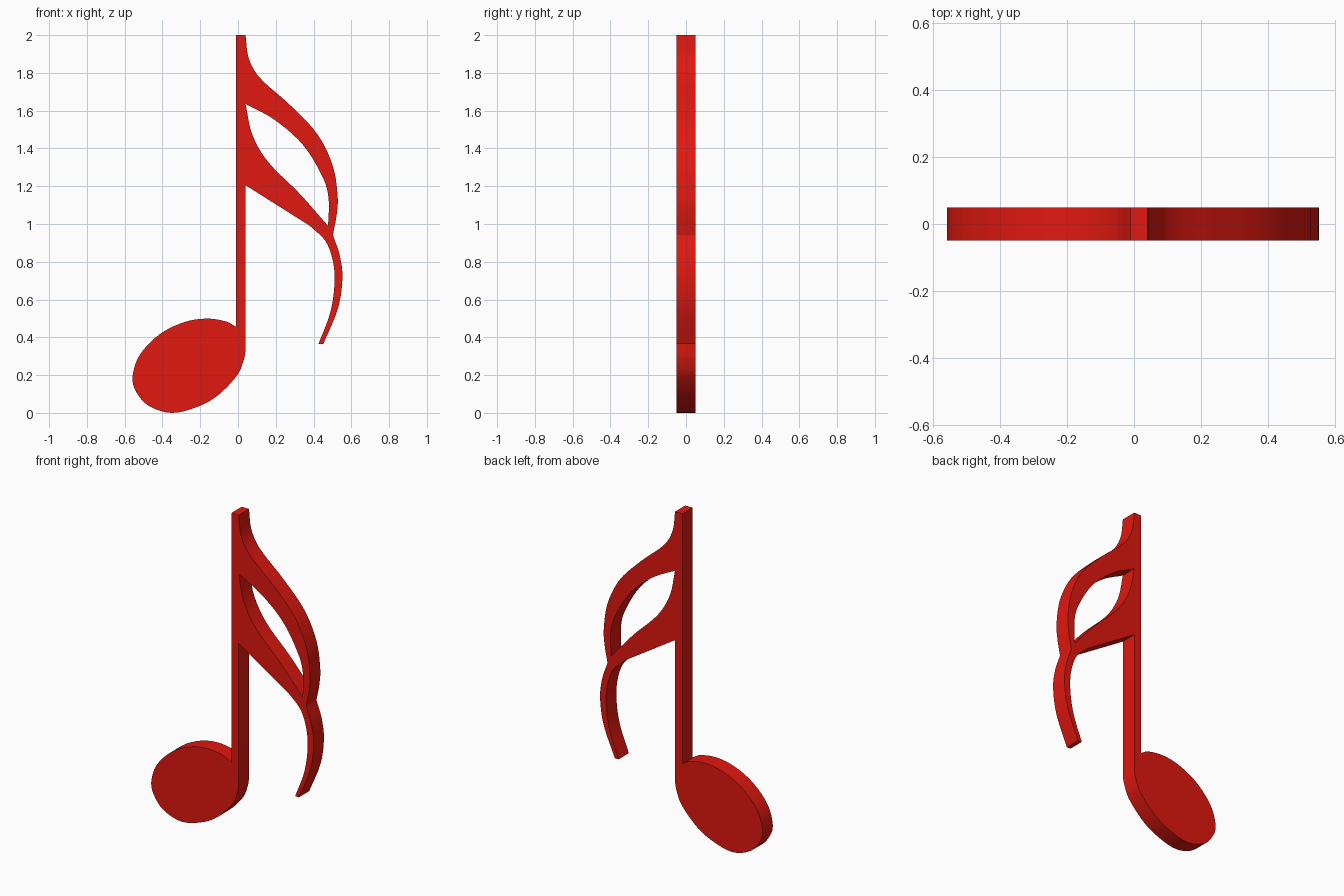
import bpy, bmesh, math
from mathutils import Vector

if "Cube" in bpy.data.objects:
    bpy.data.objects.remove(bpy.data.objects["Cube"])


def smooth_run(pts, steps=5):
    """Centripetal-style smooth curve through the points, corners at both ends."""
    p = [Vector(q) for q in pts]
    if len(p) < 3:
        return p
    p = [2 * p[0] - p[1]] + p + [2 * p[-1] - p[-2]]
    out = []
    for a, b, c, d in zip(p, p[1:], p[2:], p[3:]):
        span = (c - b).length
        m1 = (c - a) * span / ((c - b).length + (b - a).length)
        m2 = (d - b) * span / ((d - c).length + (c - b).length)
        for i in range(steps):
            t = i / steps
            out.append((2*t**3 - 3*t**2 + 1) * b + (t**3 - 2*t**2 + t) * m1
                       + (3*t**2 - 2*t**3) * c + (t**3 - t**2) * m2)
    return out + [p[-2]]


def closed_loop(runs):
    loop = []
    for run in runs:
        for q in smooth_run(run):
            if not loop or (q - loop[-1]).length > 1e-4:
                loop.append(q)
    if (loop[0] - loop[-1]).length < 1e-4:
        loop.pop()
    return loop


# Profile runs (x, z); each run is smooth and meets the next at a corner
upper_flag = [(0.04, 2), (0.056, 1.88), (0.11, 1.78), (0.27, 1.635), (0.42, 1.476),
              (0.502, 1.307), (0.528, 1.138), (0.521, 1.04), (0.502, 0.942)]
lower_flag_outer = [(0.502, 0.942), (0.538, 0.836), (0.553, 0.72), (0.53, 0.556), (0.452, 0.365)]
lower_flag_inner = [(0.426, 0.365), (0.488, 0.53), (0.511, 0.683), (0.503, 0.80),
                    (0.463, 0.91), (0.378, 0.992)]
note_head = [(0.04, 0.33), (0.032, 0.285), (0, 0.206), (-0.098, 0.1), (-0.2, 0.038),
             (-0.352, 0), (-0.48, 0.042), (-0.546, 0.125), (-0.558, 0.196), (-0.52, 0.307),
             (-0.415, 0.416), (-0.283, 0.481), (-0.165, 0.499), (-0.06, 0.483), (-0.01, 0.455)]
stem_top = [(-0.01, 2), (0.04, 2)]
stem_side = [(0.378, 0.992), (0.04, 1.205)]
outline = closed_loop([stem_top, upper_flag, lower_flag_outer, lower_flag_inner,
                       stem_side, note_head])

# Opening between the two flags
gap = closed_loop([
    [(0.04, 1.635), (0.193, 1.552), (0.347, 1.415), (0.455, 1.233), (0.48, 1.13), (0.477, 0.99)],
    [(0.477, 0.99), (0.325, 1.162), (0.156, 1.333), (0.075, 1.475), (0.04, 1.635)]])

# Filled, extruded profile
curve = bpy.data.curves.new("note_profile", 'CURVE')
curve.dimensions = '2D'
curve.fill_mode = 'BOTH'
curve.extrude = 0.05
for loop in (outline, gap):
    s = curve.splines.new('POLY')
    s.points.add(len(loop) - 1)
    for pt, q in zip(s.points, loop):
        pt.co = (q.x, q.y, 0, 1)
    s.use_cyclic_u = True
note = bpy.data.objects.new("sixteenth_note", curve)
bpy.context.collection.objects.link(note)
note.rotation_euler.x = math.pi / 2
bpy.context.view_layer.objects.active = note
note.select_set(True)
bpy.ops.object.convert(target='MESH')
note = bpy.context.object
note.name = "sixteenth_note"

# Weld caps to walls, then smooth the curved walls
bm = bmesh.new()
bm.from_mesh(note.data)
bmesh.ops.remove_doubles(bm, verts=bm.verts, dist=1e-5)
bmesh.ops.recalc_face_normals(bm, faces=bm.faces)
bm.to_mesh(note.data)
bm.free()
bpy.ops.object.shade_smooth_by_angle(angle=math.radians(30))

# Red finish
red = bpy.data.materials.new("red")
red.diffuse_color = (0.75, 0.009, 0.005, 1)
red.use_nodes = True
red.node_tree.nodes["Principled BSDF"].inputs["Base Color"].default_value = red.diffuse_color
note.data.materials.clear()
note.data.materials.append(red)
